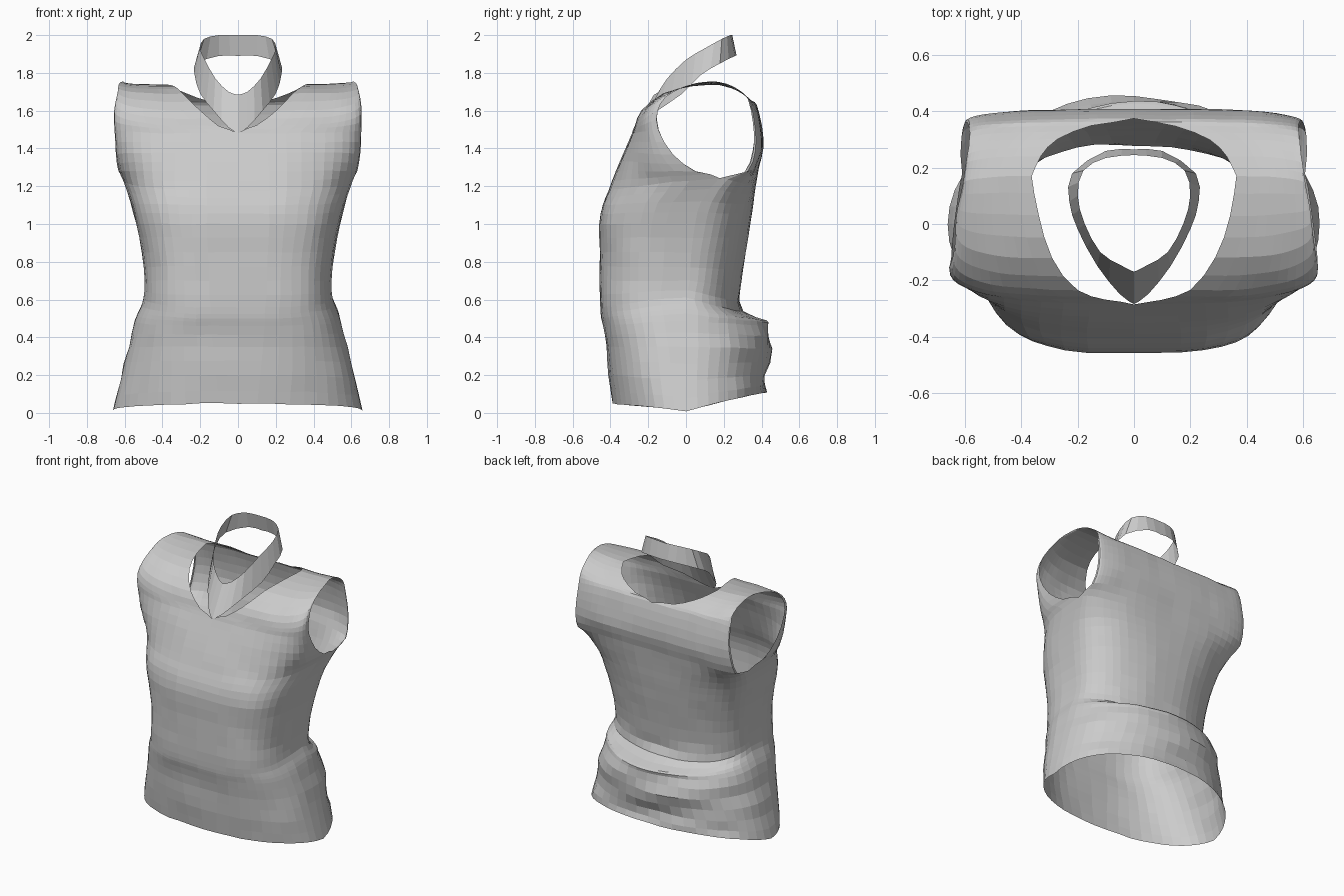
import bpy
import bmesh
import math
from mathutils import Vector, noise

if "Cube" in bpy.data.objects:
    bpy.data.objects.remove(bpy.data.objects["Cube"])

fabric = bpy.data.materials.new("light grey fabric")
fabric.use_nodes = True
GREY = (0.6, 0.6, 0.6, 1.0)
fabric.diffuse_color = GREY
fabric.node_tree.nodes["Principled BSDF"].inputs["Base Color"].default_value = GREY

# Torso levels: front, side and back height; front and back depth; half width; side depth
TORSO = [
    (.05, .01, .11, -.39, .43, .66, 0),
    (.2, .17, .2, -.41, .42, .625, 0),
    (.35, .35, .34, -.42, .455, .58, 0),
    (.46, .49, .46, -.44, .43, .545, 0),
    (.5, .55, .49, -.45, .42, .525, 0),
    (.56, .61, .535, -.455, .3, .502, 0),
    (.7, .7, .66, -.455, .29, .495, .02),
    (.85, .85, .85, -.455, .317, .51, .03),
    (1, 1, 1, -.46, .34, .54, .05),
    (1.1, 1.12, 1.1, -.442, .357, .57, .08),
    (1.18, 1.24, 1.2, -.41, .37, .61, .18),
]
# Above the armpit: neckline side and armhole side of each panel
FRONT_TOP = [
    ((0, -.37, 1.28), (.632, .05, 1.28)),
    ((0, -.33, 1.38), (.647, -.07, 1.37)),
    ((0, -.285, 1.48), (.655, -.145, 1.5)),
    ((.1, -.27, 1.52), (.655, -.15, 1.6)),
    ((.2, -.235, 1.6), (.645, -.11, 1.67)),
    ((.29, -.12, 1.69), (.635, -.02, 1.72)),
    ((.34, .03, 1.73), (.625, .06, 1.745)),
    ((.365, .17, 1.74), (.61, .14, 1.755)),
]
BACK_TOP = [
    ((0, .385, 1.3), (.615, .31, 1.275)),
    ((0, .41, 1.4), (.603, .355, 1.39)),
    ((0, .4, 1.52), (.593, .36, 1.5)),
    ((0, .375, 1.63), (.588, .345, 1.6)),
    ((.15, .35, 1.65), (.588, .32, 1.67)),
    ((.27, .3, 1.69), (.592, .27, 1.715)),
    ((.33, .24, 1.72), (.6, .21, 1.745)),
    ((.365, .17, 1.74), (.61, .14, 1.755)),
]
# Neck strap: lower and upper edge from the front point round to the nape
STRAP = [
    ((0, -.285, 1.48), (0, -.17, 1.685)),
    ((.05, -.25, 1.51), (.05, -.145, 1.7)),
    ((.13, -.15, 1.6), (.12, -.1, 1.77)),
    ((.2, -.02, 1.69), (.175, 0, 1.87)),
    ((.23, .08, 1.79), (.2, .1, 1.93)),
    ((.22, .18, 1.85), (.18, .19, 1.98)),
    ((.1, .26, 1.89), (.1, .235, 2)),
    ((0, .265, 1.89), (0, .245, 2)),
]


def smooth_path(points, steps):
    """Catmull-Rom curve through the points."""
    pts = [Vector(p) for p in points]
    path = []
    for i in range(len(pts) - 1):
        a, b, c = pts[max(i - 1, 0)], pts[i], pts[i + 1]
        d = pts[min(i + 2, len(pts) - 1)]
        for s in range(steps):
            t = s / steps
            p = b + (c - a) * t / 2 + (a * 2 - b * 5 + c * 4 - d) * t * t / 2
            p += (b * 3 - a - c * 3 + d) * t ** 3 / 2
            p.x = max(p.x, 0)
            path.append(p)
    return path + [pts[-1]]


def quarter_arc(inner, outer, t, power):
    """Point on a rounded corner running from centre to side."""
    angle = t * math.pi / 2
    return Vector((inner.x + (outer.x - inner.x) * math.sin(angle) ** power,
                   outer.y + (inner.y - outer.y) * math.cos(angle) ** power,
                   inner.z + (outer.z - inner.z) * t * t))


def front_power(z):
    """Boxy at the midriff, rounder at the hem and shoulders."""
    return .58 + .6 * max(0, .6 - z) + .28 * max(0, z - 1)


def back_power(z):
    """Flatter over the shoulder blades, round from the waist down."""
    return .75 + .2 * min(max((1.2 - z) / .6, 0), 1)


def add_grid(bm, rows, flip):
    verts = [[bm.verts.new(p) for p in row] for row in rows]
    for low, high in zip(verts, verts[1:]):
        for i in range(len(low) - 1):
            quad = [low[i], low[i + 1], high[i + 1], high[i]]
            bm.faces.new(quad[::-1] if flip else quad)


def add_mirrored(bm, rows, flip):
    add_grid(bm, rows, flip)
    add_grid(bm, [[Vector((-p.x, p.y, p.z)) for p in row] for row in rows], not flip)


def finish(bm, name):
    bmesh.ops.remove_doubles(bm, verts=bm.verts, dist=0.0005)
    mesh = bpy.data.meshes.new(name)
    bm.to_mesh(mesh)
    bm.free()
    mesh.materials.append(fabric)
    obj = bpy.data.objects.new(name, mesh)
    bpy.context.collection.objects.link(obj)


# Shirt body: front and back panels, joined at the sides and shoulders
COLUMNS = 12
bm = bmesh.new()
sides = [(w, ys, zs) for zf, zs, zb, yf, yb, w, ys in TORSO]
front_mid = [(0, row[3], row[0]) for row in TORSO]
back_mid = [(0, row[4], row[2]) for row in TORSO]
for middle, top, power, flip in ((front_mid, FRONT_TOP, front_power, False),
                                 (back_mid, BACK_TOP, back_power, True)):
    inner = smooth_path(middle + [pair[0] for pair in top], 2)
    outer = smooth_path(sides + [pair[1] for pair in top], 2)
    rows = [[quarter_arc(a, b, c / COLUMNS, power(a.z)) for c in range(COLUMNS + 1)]
            for a, b in zip(inner, outer)]
    add_mirrored(bm, rows, flip)
bmesh.ops.remove_doubles(bm, verts=bm.verts, dist=0.008)

# Cloth wrinkles, strongest in the gathered folds at the lower back
for v in bm.verts:
    p = v.co.copy()
    v.co += noise.noise_vector(p * 7) * 0.005
    if .12 < p.z < .6:
        strength = min(max((p.y + .2) / .4, 0), 1) * 0.008
        fold = math.sin(28 * p.z + 9 * p.x) * strength
        v.co += Vector((p.x, p.y, 0)).normalized() * fold
    v.co.z = max(v.co.z, 0)
finish(bm, "shirt_body")

# Neck strap
bm = bmesh.new()
lower = smooth_path([pair[0] for pair in STRAP], 2)
upper = smooth_path([pair[1] for pair in STRAP], 2)
add_mirrored(bm, [lower, upper], False)
finish(bm, "neck_strap")
